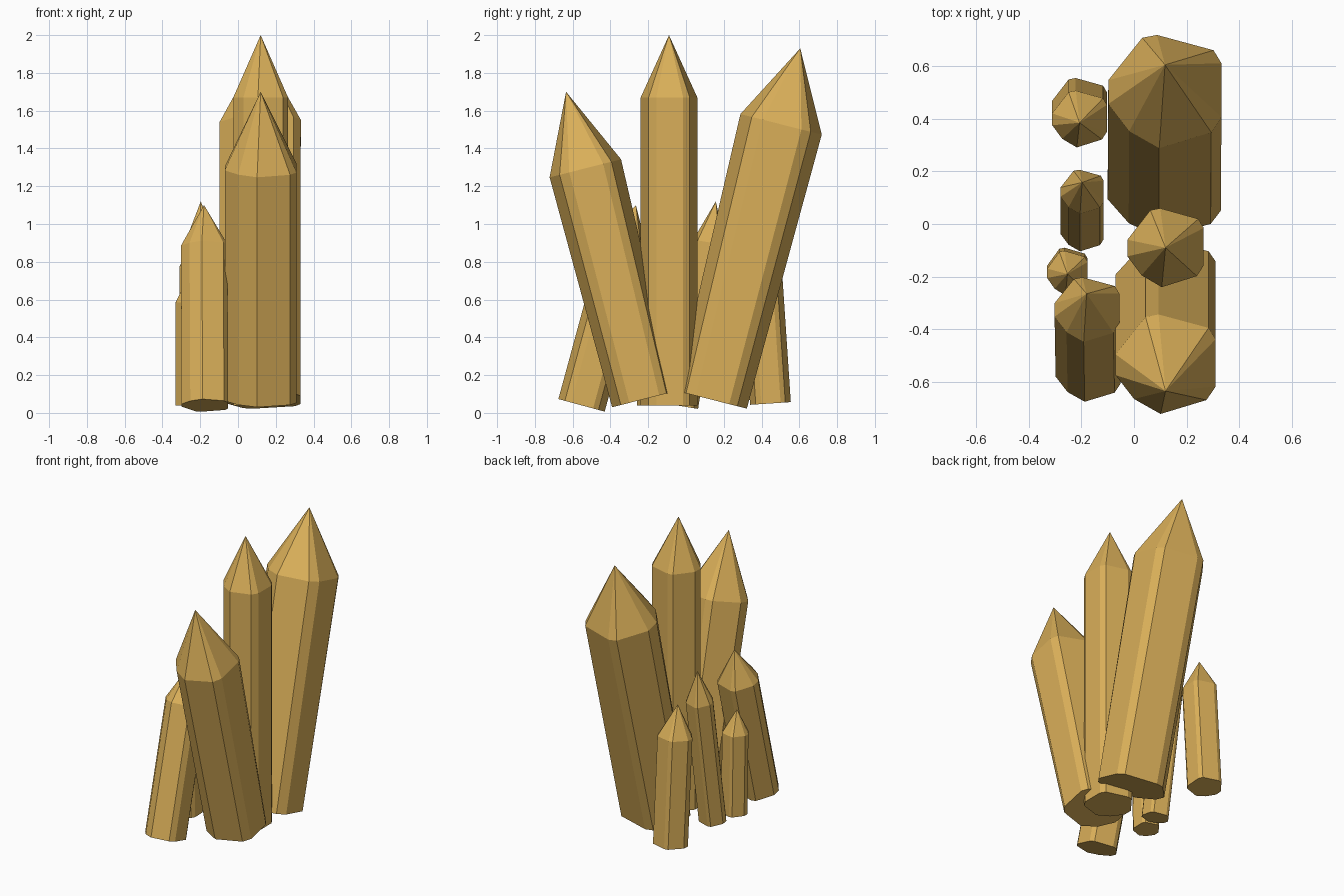
import bpy
from mathutils import Vector

if "Cube" in bpy.data.objects:
    bpy.data.objects.remove(bpy.data.objects["Cube"])

amber = bpy.data.materials.new("amber")
amber.diffuse_color = (0.70, 0.43, 0.10, 1)
amber.use_nodes = True
amber.node_tree.nodes["Principled BSDF"].inputs["Base Color"].default_value = amber.diffuse_color

# Irregular faceted cross-section shared by every crystal (unit radius)
SECTION = [(-1, -0.22), (-0.63, -0.7), (-0.1, -1), (0.82, -0.72), (1, -0.45),
           (1, 0.5), (0.86, 0.73), (-0.14, 1), (-0.4, 0.95), (-1, 0.2)]


def crystal(name, base, tip, rx, rv, cone, taper=1.0):
    """Faceted shaft from base to shoulder, closed by a pointed cap."""
    base, tip = Vector(base), Vector(tip)
    axis = (tip - base).normalized()
    u = Vector((1, 0, 0))
    v = axis.cross(u).normalized()
    shoulder = tip - axis * cone
    n = len(SECTION)
    verts = [base + u * a * rx + v * b * rv * taper for a, b in SECTION]
    verts += [shoulder + u * a * rx + v * b * rv for a, b in SECTION]
    verts.append(tip)
    faces = [list(range(n))[::-1]]
    for i in range(n):
        j = (i + 1) % n
        faces += [(i, j, n + j, n + i), (n + i, n + j, 2 * n)]
    mesh = bpy.data.meshes.new(name)
    mesh.from_pydata(verts, [], faces)
    mesh.materials.append(amber)
    obj = bpy.data.objects.new(name, mesh)
    bpy.context.collection.objects.link(obj)


# Large crystals: upright, leaning back, leaning forward
crystal("centre_crystal", (0.12, -0.09, 0.04), (0.12, -0.09, 2.0), 0.145, 0.15, 0.33)
crystal("back_crystal", (0.115, 0.135, 0.07), (0.118, 0.605, 1.93), 0.215, 0.222, 0.415, 0.87)
crystal("front_crystal", (0.12, -0.225, 0.072), (0.12, -0.635, 1.70), 0.19, 0.195, 0.418, 0.88)

# Small crystals along the left side, front to back
crystal("small_front_crystal", (-0.175, -0.553, 0.04), (-0.18, -0.265, 1.10), 0.123, 0.127, 0.23)
crystal("smallest_crystal", (-0.253, -0.175, 0.04), (-0.253, -0.19, 0.74), 0.077, 0.085, 0.155)
crystal("small_middle_crystal", (-0.197, -0.02, 0.035), (-0.197, 0.158, 1.12), 0.082, 0.085, 0.22)
crystal("small_back_crystal", (-0.207, 0.447, 0.05), (-0.207, 0.385, 0.98), 0.104, 0.108, 0.21)
